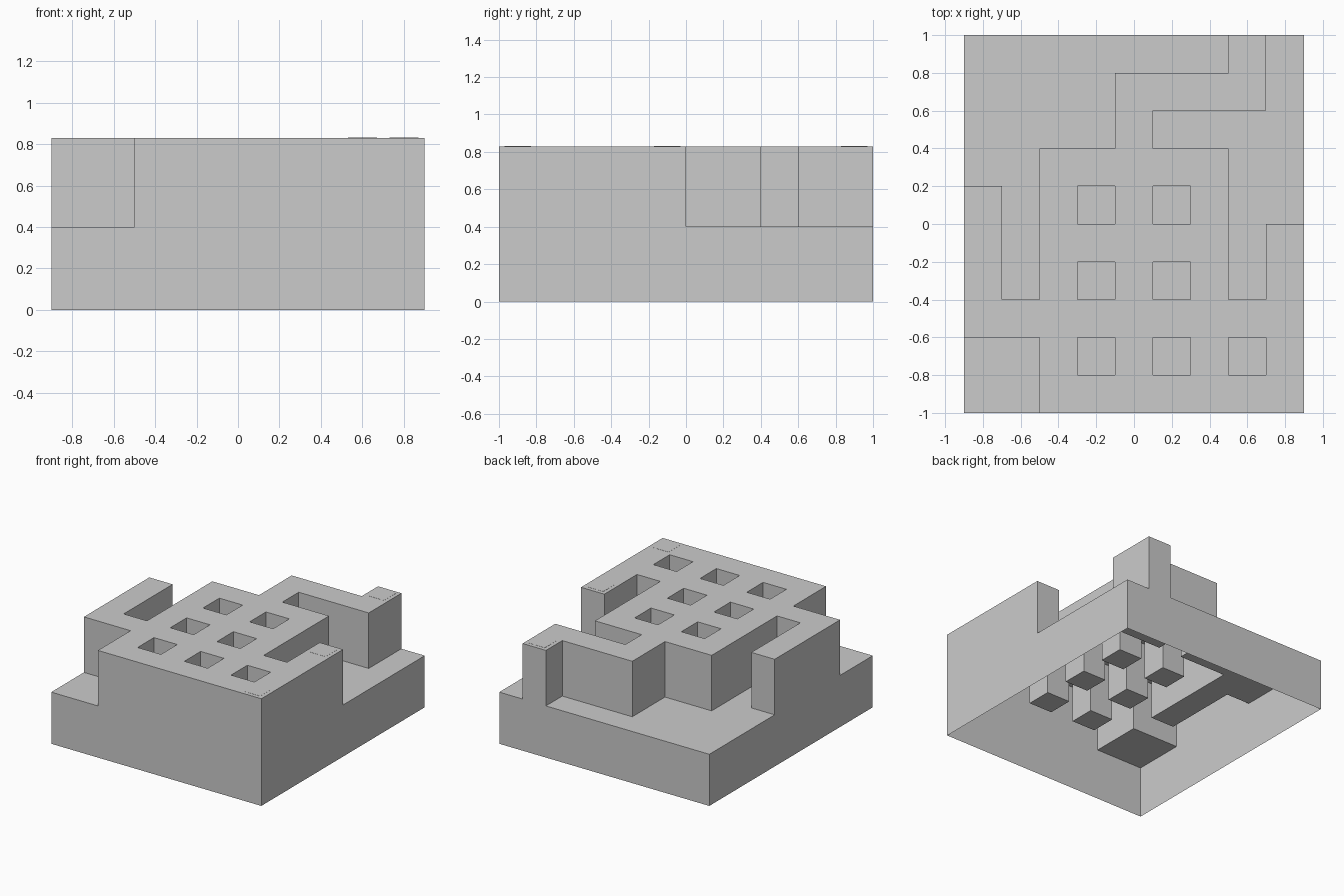
import bpy, bmesh

if "Cube" in bpy.data.objects:
    bpy.data.objects.remove(bpy.data.objects["Cube"])

CELL = 0.2
LOW, HIGH = 0.4, 0.83
LEVELS = [0.0, LOW, HIGH]

# Plan seen from above: first row is the back, '#' is raised, '.' is low
PLAN = [
    ".......#.",
    "....####.",
    "....#....",
    "..#####..",
    "#.#.#.#..",
    "#.#####.#",
    "#.#.#.#.#",
    "#########",
    "..#.#.#.#",
    "..#######",
]
ROWS, COLS = len(PLAN), len(PLAN[0])


def level(c, r):
    """Height level of a cell: 0 outside, 1 low, 2 raised."""
    if not (0 <= c < COLS and 0 <= r < ROWS):
        return 0
    return 2 if PLAN[r][c] == "#" else 1


def corner(c, r, z):
    return ((c - COLS / 2) * CELL, (ROWS / 2 - r) * CELL, z)


def add_object(name, bm):
    bmesh.ops.remove_doubles(bm, verts=bm.verts, dist=1e-4)
    mesh = bpy.data.meshes.new(name)
    bm.to_mesh(mesh)
    bm.free()
    obj = bpy.data.objects.new(name, mesh)
    bpy.context.collection.objects.link(obj)
    return obj


# Stepped shell, open underneath: cell tops plus walls at each height change
bm = bmesh.new()


def quad(*pts):
    bm.faces.new([bm.verts.new(p) for p in pts])


for r in range(ROWS):
    for c in range(COLS):
        h = level(c, r)
        ring = [(c, r + 1), (c + 1, r + 1), (c + 1, r), (c, r)]
        quad(*[corner(*p, LEVELS[h]) for p in ring])
        neighbours = [(c, r + 1), (c + 1, r), (c, r - 1), (c - 1, r)]
        for i, n in enumerate(neighbours):
            a, b = ring[i], ring[(i + 1) % 4]
            for k in range(level(*n), h):
                lo, hi = LEVELS[k], LEVELS[k + 1]
                quad(corner(*a, lo), corner(*b, lo),
                     corner(*b, hi), corner(*a, hi))
add_object("stepped_shell", bm)

# Thin square plates lying flush on three raised cells
for i, (x, y) in enumerate([(0.6, 0.9), (0.8, -0.1), (0.8, -0.9)]):
    bm = bmesh.new()
    bmesh.ops.create_cube(bm, size=1)
    bmesh.ops.scale(bm, vec=(0.14, 0.14, 0.004), verts=bm.verts)
    plate = add_object(f"flush_plate_{i + 1}", bm)
    plate.location = (x, y, HIGH - 0.001)
